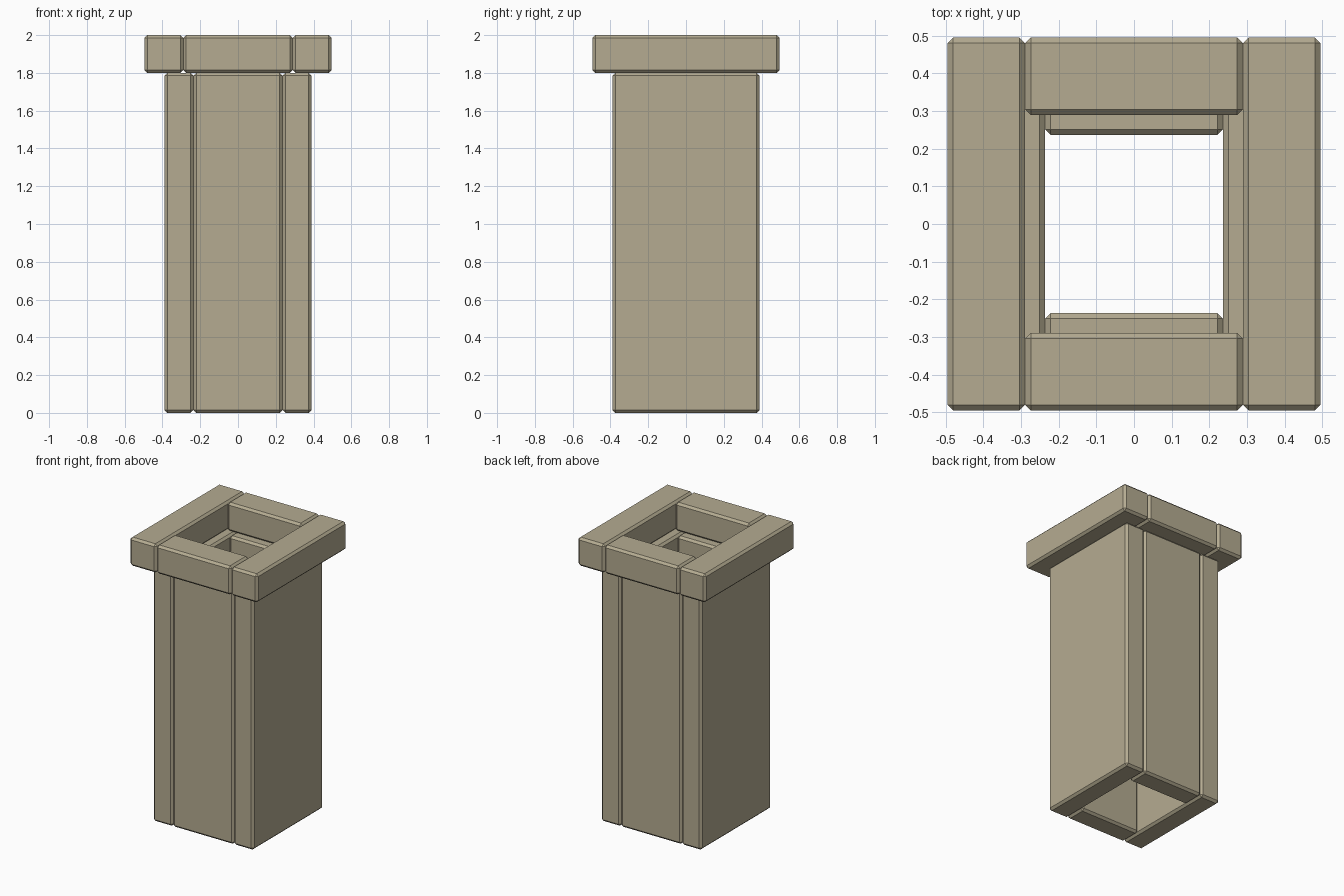
import bpy
import bmesh
from mathutils import Vector

default = bpy.data.objects.get("Cube")
if default:
    bpy.data.objects.remove(default, do_unlink=True)

# Single sandy stone colour
stone = bpy.data.materials.new("sandy_stone")
stone.use_nodes = True
colour = (0.46, 0.41, 0.285, 1)
stone.diffuse_color = colour
stone.node_tree.nodes["Principled BSDF"].inputs["Base Color"].default_value = colour

BEVEL = 0.015


def slab(name, low, high):
    """Box between two corners with chamfered edges."""
    low, high = Vector(low), Vector(high)
    size, centre = high - low, (low + high) / 2
    bm = bmesh.new()
    bmesh.ops.create_cube(bm, size=1)
    for v in bm.verts:
        v.co = Vector(a * b for a, b in zip(v.co, size))
    bmesh.ops.bevel(bm, geom=bm.edges[:], offset=BEVEL, offset_type='OFFSET',
                    segments=1, profile=0.5, affect='EDGES')
    mesh = bpy.data.meshes.new(name)
    bm.to_mesh(mesh)
    bm.free()
    mesh.materials.append(stone)
    obj = bpy.data.objects.new(name, mesh)
    obj.location = centre
    bpy.context.collection.objects.link(obj)


def square_ring(part, inner, outer, bottom, top):
    """Two full-depth side slabs with two shorter slabs fitted between them."""
    for side, sign in (("left", 1), ("right", -1)):
        x = sorted((sign * inner, sign * outer))
        slab(f"{side}_{part}", (x[0], -outer, bottom), (x[1], outer, top))
    for side, sign in (("back", 1), ("front", -1)):
        y = sorted((sign * inner, sign * outer))
        slab(f"{side}_{part}", (-inner, y[0], bottom), (inner, y[1], top))


# Hollow shaft and the wider rim on top
square_ring("wall", 0.236, 0.389, 0, 1.8)
square_ring("rim", 0.289, 0.495, 1.8, 2)
